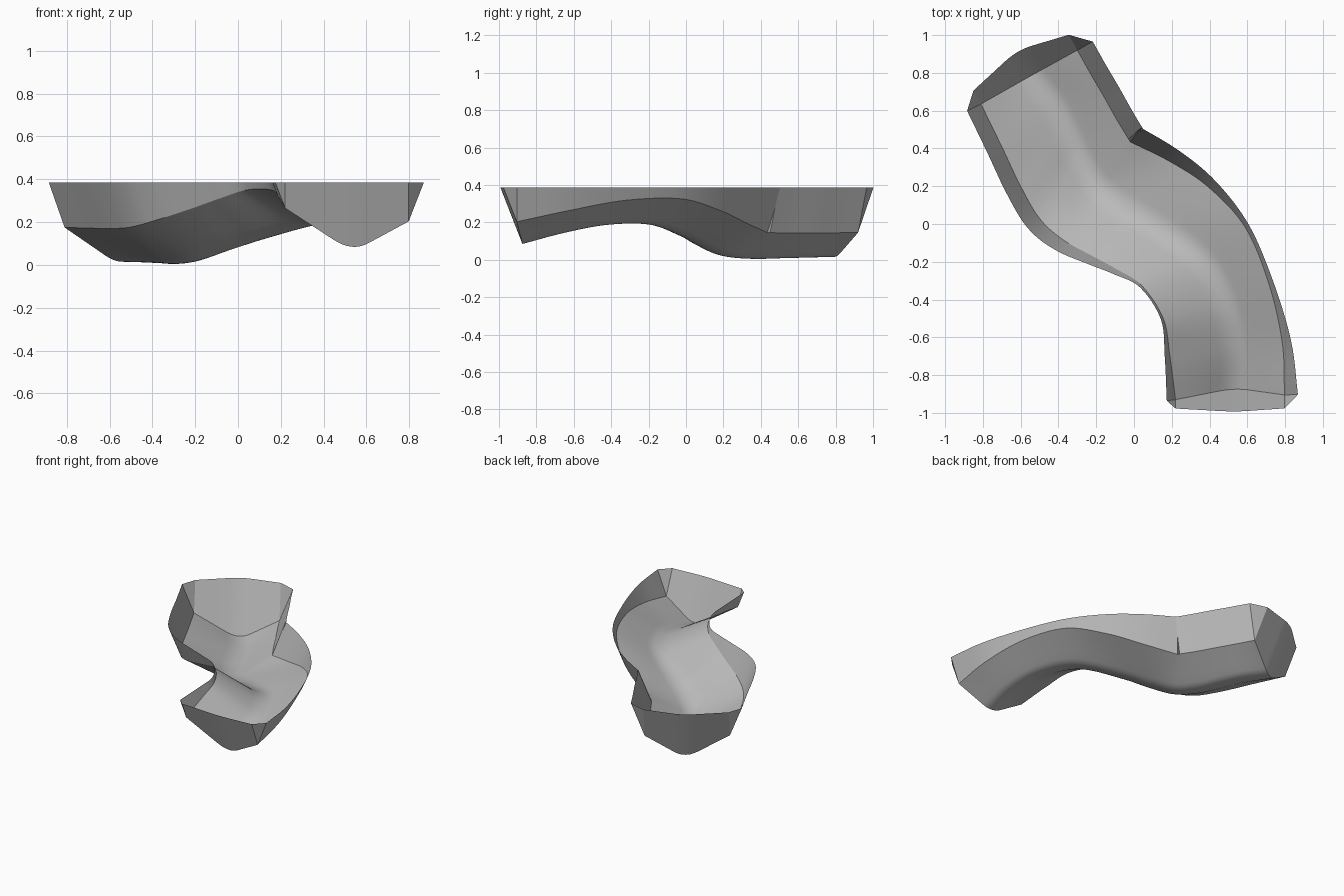
import bpy
import bmesh
import math
from mathutils import Vector

if "Cube" in bpy.data.objects:
    bpy.data.objects.remove(bpy.data.objects["Cube"], do_unlink=True)

RIM = 0.385      # height of the flat open rim
DRAFT = 0.39     # outward lean of the walls per unit height
ROUND = 0.28     # share of each floor slope used by the valley fillet
STEPS = 8        # samples between stations
CORNER = 5       # station where the right wall has its crease

# Stations from front to back, as points on the floor outline and valley
left_edge = [(.22, -.93, .265), (.19, -.7, .315), (.155, -.5, .35), (.04, -.325, .35),
             (-.1, -.235, .305), (-.22, -.17, .262), (-.38, -.08, .21),
             (-.5, .03, .177), (-.6, .2, .17), (-.7, .41, .172), (-.81, .635, .175)]
valley = [(.53, -.875, .085), (.53, -.65, .145), (.48, -.42, .187), (.35, -.19, .187),
          (.1, -.01, .122), (-.07, .09, .068), (-.2, .2, .02),
          (-.29, .35, .005), (-.36, .5, .008), (-.44, .65, .012), (-.545, .785, .015)]
right_edge = [(.797, -.905, .203), (.785, -.63, .262), (.715, -.32, .318), (.59, -.02, .325),
              (.4, .19, .26), (.2, .325, .195), (-.02, .435, .145),
              (-.09, .55, .143), (-.16, .675, .143), (-.23, .795, .144), (-.3, .92, .145)]
CORNER = right_edge.index((-.02, .435, .145))


def spline(points):
    """Smooth curve through the points."""
    p = [Vector(q) for q in points]
    p = [p[0] * 2 - p[1]] + p + [p[-1] * 2 - p[-2]]
    out = []
    for a, b, c, d in zip(p, p[1:], p[2:], p[3:]):
        for k in range(STEPS):
            t = k / STEPS
            out.append(b + (c - a) * (t / 2) + (a * 2 - b * 5 + c * 4 - d) * (t * t / 2)
                       + (b * 3 - a - c * 3 + d) * (t ** 3 / 2))
    return out + [p[-2]]


def section(l, v, r):
    """Rounded V from the left floor edge to the right one."""
    apex = (v - (l + r) * (ROUND / 4)) / (1 - ROUND / 2)
    a, b = apex.lerp(l, ROUND), apex.lerp(r, ROUND)
    fillet = [a.lerp(apex, k / 10).lerp(apex.lerp(b, k / 10), k / 10) for k in range(11)]
    return ([l.lerp(a, k / 4) for k in range(4)] + fillet
            + [b.lerp(r, k / 4) for k in range(1, 5)])


def side_normals(points, sign):
    """Horizontal outward directions along a side."""
    result = []
    for i in range(len(points)):
        t = points[min(i + 1, len(points) - 1)] - points[max(i - 1, 0)]
        result.append(Vector((t.y, -t.x, 0)).normalized() * sign)
    return result


lefts, mids = spline(left_edge), spline(valley)
rights = spline(right_edge[:CORNER + 1])[:-1] + spline(right_edge[CORNER:])

bm = bmesh.new()

# Valley-shaped floor
grid = [[bm.verts.new(p) for p in section(*row)] for row in zip(lefts, mids, rights)]
for near, far in zip(grid, grid[1:]):
    for i in range(len(near) - 1):
        bm.faces.new((near[i], near[i + 1], far[i + 1], far[i]))

# Leaning walls: walk round the floor, with two rim points at each end corner
front, back = grid[0], grid[-1]
right_col = [row[-1] for row in grid]
left_col = [row[0] for row in grid]
back_dir = back[0].co - back[-1].co
back_normal = Vector((back_dir.y, -back_dir.x, 0)).normalized()
ring = [(v, Vector((0, -1, 0))) for v in front]
ring += list(zip(right_col, side_normals(rights, 1)))
ring += [(v, back_normal) for v in reversed(back)]
ring += list(zip(reversed(left_col), reversed(side_normals(lefts, -1))))
rim = []
for v, n in ring:
    p = v.co + n * DRAFT * (RIM - v.co.z)
    p.z = RIM
    rim.append(bm.verts.new(p))
for i in range(len(ring)):
    j = (i + 1) % len(ring)
    a, b = ring[i][0], ring[j][0]
    if a is b:
        bm.faces.new((a, rim[i], rim[j]))
    else:
        bm.faces.new((a, rim[i], rim[j], b))

bmesh.ops.recalc_face_normals(bm, faces=bm.faces)

mesh = bpy.data.meshes.new("curved_trough")
bm.to_mesh(mesh)
bm.free()
trough = bpy.data.objects.new("curved_trough", mesh)
bpy.context.collection.objects.link(trough)

# Plain grey finish
grey = bpy.data.materials.new("plain_grey")
grey.use_nodes = True
colour = (0.5, 0.5, 0.5, 1)
grey.diffuse_color = colour
grey.node_tree.nodes["Principled BSDF"].inputs["Base Color"].default_value = colour
mesh.materials.append(grey)

bpy.context.view_layer.objects.active = trough
trough.select_set(True)
bpy.ops.object.shade_smooth_by_angle(angle=math.radians(25))
